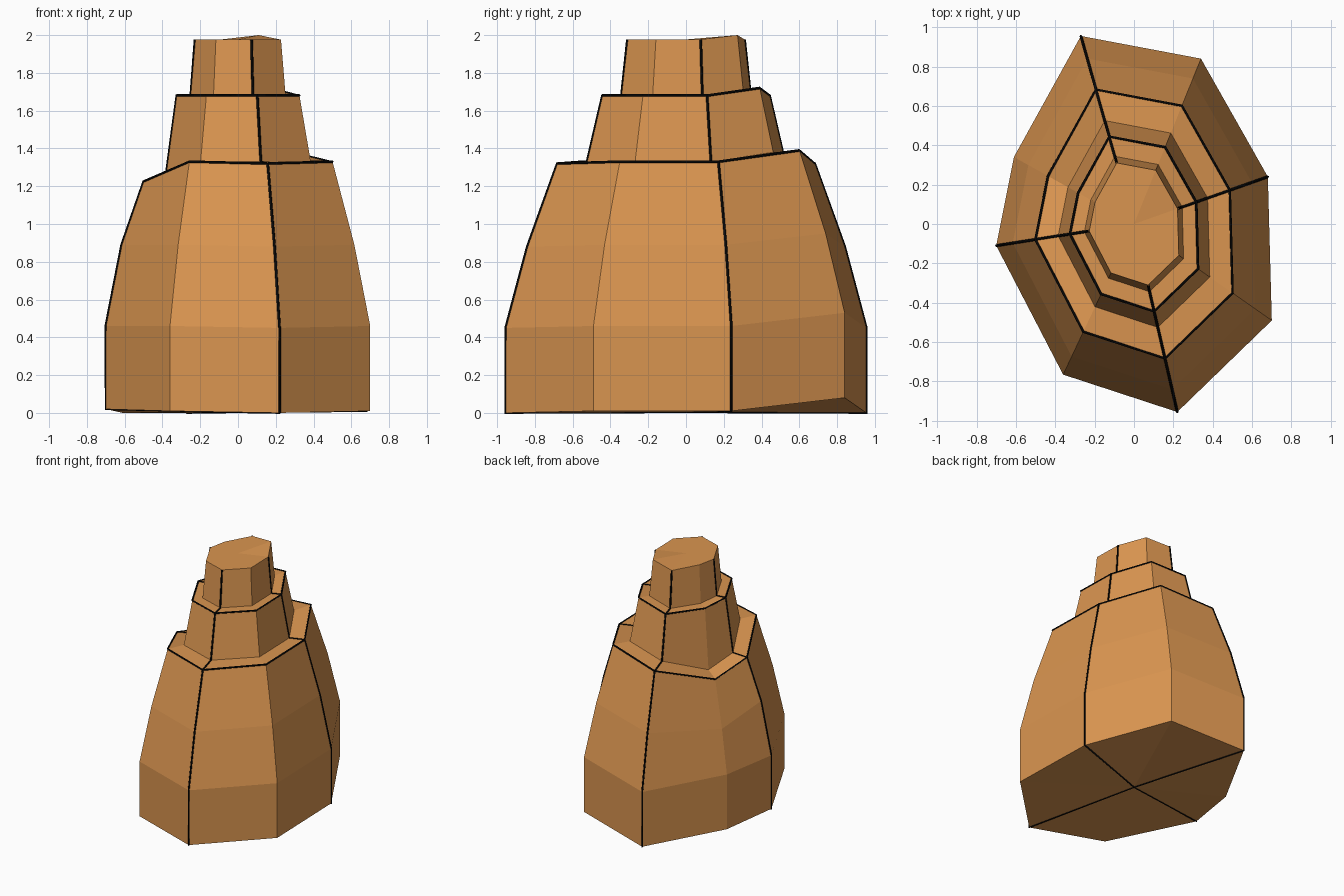
import bpy
import bmesh

cube = bpy.data.objects.get("Cube")
if cube:
    bpy.data.objects.remove(cube)


def material(name, rgb):
    mat = bpy.data.materials.new(name)
    mat.use_nodes = True
    mat.diffuse_color = (*rgb, 1)
    mat.node_tree.nodes["Principled BSDF"].inputs["Base Color"].default_value = (*rgb, 1)
    return mat


clay = material("orange_clay", (0.70, 0.30, 0.08))
dark = material("black_seam", (0.002, 0.002, 0.002))

# Irregular eight-sided footprint, starting at the back and going clockwise
FOOTPRINT = [(-0.27, 0.955), (0.34, 0.84), (0.68, 0.24), (0.70, -0.49),
             (0.22, -0.955), (-0.36, -0.765), (-0.70, -0.11), (-0.61, 0.34)]

# Stepped profile: (footprint scale, height) from foot to top
PROFILE = [(1, 0.01), (1, 0.46), (0.88, 0.89), (0.715, 1.33),
           (0.55, 1.33), (0.465, 1.68), (0.36, 1.68), (0.325, 1.977)]

# Corners that rise or sag along the profile
LIFT = {0: [-0.01] * 4, 4: [-0.01] * 4,
        1: [0.07, 0.07, 0.06, 0.06, 0.05, 0.04, 0.03, 0.023],
        6: [0.01, 0, 0, -0.105, -0.09],
        7: [-0.01, -0.01, -0.10, -0.18, -0.15, -0.02, -0.01]}


def corner(level, i):
    scale, z = PROFILE[level]
    lift = LIFT.get(i, [])
    x, y = FOOTPRINT[i]
    return (x * scale, y * scale, z + (lift[level] if level < len(lift) else 0))


# Stepped body: stacked rings closed by fans at both ends
bm = bmesh.new()
sides = len(FOOTPRINT)
rings = [[bm.verts.new(corner(k, i)) for i in range(sides)] for k in range(len(PROFILE))]
for low, high in zip(rings, rings[1:]):
    for i in range(sides):
        j = (i + 1) % sides
        bm.faces.new((low[i], low[j], high[j], high[i]))
for ring, z in ((rings[0], 0.005), (rings[-1], PROFILE[-1][1])):
    centre = bm.verts.new((0, 0, z))
    for i in range(sides):
        bm.faces.new((ring[i], ring[(i + 1) % sides], centre))
bmesh.ops.recalc_face_normals(bm, faces=bm.faces)
mesh = bpy.data.meshes.new("stepped_body")
bm.to_mesh(mesh)
bm.free()
mesh.materials.append(clay)
bpy.context.collection.objects.link(bpy.data.objects.new("stepped_body", mesh))


def seam(name, points, closed=False):
    curve = bpy.data.curves.new(name, "CURVE")
    curve.dimensions = "3D"
    curve.bevel_depth = 0.007
    curve.bevel_resolution = 0
    spline = curve.splines.new("POLY")
    spline.points.add(len(points) - 1)
    for p, co in zip(spline.points, points):
        p.co = (*co, 1)
    spline.use_cyclic_u = closed
    curve.materials.append(dark)
    bpy.context.collection.objects.link(bpy.data.objects.new(name, curve))


# Seams from the middle of the underside up every second corner
for i in range(0, sides, 2):
    path = [(0, 0, 0.006)] + [corner(k, i) for k in range(len(PROFILE))]
    seam(f"corner_seam_{i // 2 + 1}", path)

# Seams around the two ledges
for name, level in (("lower_ledge_seam", 3), ("upper_ledge_seam", 5)):
    seam(name, [corner(level, i) for i in range(sides)], True)
